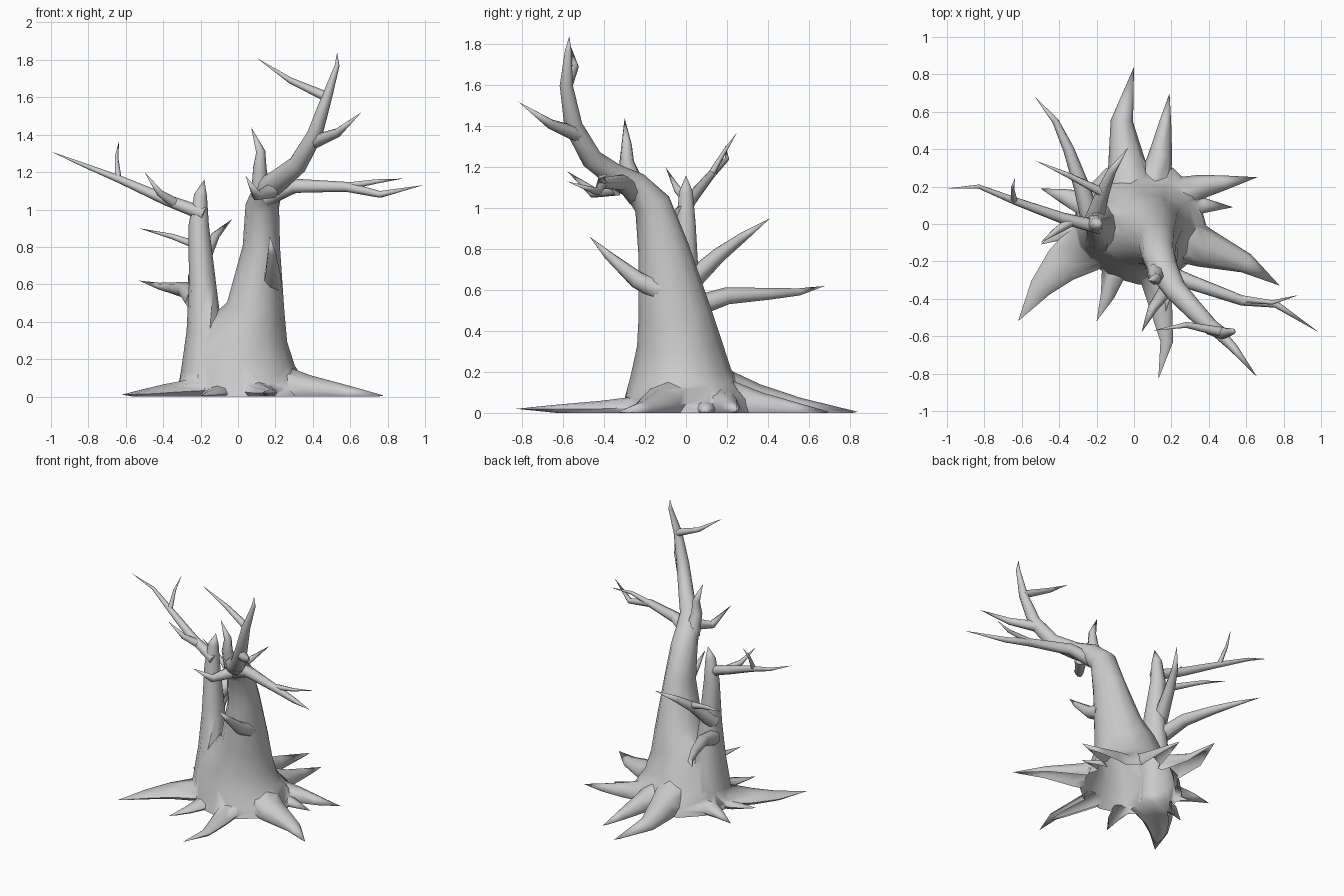
import bpy
import bmesh
import math
from mathutils import Vector

default_cube = bpy.data.objects.get("Cube")
if default_cube:
    bpy.data.objects.remove(default_cube)

# Single bark colour
bark = bpy.data.materials.new("grey_bark")
bark.use_nodes = True
bark_colour = (.6, .6, .6, 1)
bark.diffuse_color = bark_colour
bark.node_tree.nodes["Principled BSDF"].inputs["Base Color"].default_value = bark_colour


def select_only(part):
    bpy.ops.object.select_all(action="DESELECT")
    part.select_set(True)
    bpy.context.view_layer.objects.active = part


def sweep(name, centres, radii, side_axis, sides):
    """Loft elliptical rings along a path; side_axis guides the first radius."""
    mesh_builder = bmesh.new()
    path = [Vector(point) for point in centres]
    rings = []
    for index, centre in enumerate(path):
        before = path[max(index - 1, 0)]
        after = path[min(index + 1, len(path) - 1)]
        tangent = (after - before).normalized()
        across = (side_axis - tangent * side_axis.dot(tangent)).normalized()
        upward = tangent.cross(across)
        wide, tall = radii[index]
        ring = []
        for side in range(sides):
            angle = math.tau * side / sides
            offset = across * (wide * math.cos(angle)) + upward * (tall * math.sin(angle))
            ring.append(mesh_builder.verts.new(centre + offset))
        rings.append(ring)
    for lower, upper in zip(rings, rings[1:]):
        for side in range(sides):
            following = (side + 1) % sides
            mesh_builder.faces.new((lower[side], lower[following], upper[following], upper[side]))
    mesh_builder.faces.new(list(reversed(rings[0])))
    mesh_builder.faces.new(rings[-1])
    bmesh.ops.remove_doubles(mesh_builder, verts=mesh_builder.verts, dist=.0005)
    bmesh.ops.recalc_face_normals(mesh_builder, faces=mesh_builder.faces)

    mesh = bpy.data.meshes.new(name)
    mesh_builder.to_mesh(mesh)
    mesh_builder.free()
    mesh.materials.append(bark)
    part = bpy.data.objects.new(name, mesh)
    bpy.context.collection.objects.link(part)
    select_only(part)
    bpy.ops.object.shade_smooth_by_angle(angle=math.radians(60))
    return part


def taper(centres, power):
    """Fraction of the base radius left at each point of a path."""
    path = [Vector(point) for point in centres]
    travelled = [0]
    for start, end in zip(path, path[1:]):
        travelled.append(travelled[-1] + (end - start).length)
    return [(1 - distance / travelled[-1]) ** power for distance in travelled]


def trunk(name, sections, sides):
    """Each section is a centre followed by its half width and half depth."""
    centres = [section[:3] for section in sections]
    radii = [section[3:] for section in sections]
    return sweep(name, centres, radii, Vector((1, 0, 0)), sides)


def branch(name, radius, *centres):
    """Round pointed limb."""
    direction = Vector(centres[-1]) - Vector(centres[0])
    smallest = min(range(3), key=lambda axis: abs(direction[axis]))
    side_axis = Vector([float(axis == smallest) for axis in range(3)])
    radii = [(radius * left, radius * left) for left in taper(centres, .75)]
    return sweep(name, centres, radii, side_axis, 7)


def root(name, width, height, *centres):
    """Pointed flattened root, widest at the trunk."""
    direction = Vector(centres[-1]) - Vector(centres[0])
    side_axis = direction.cross(Vector((0, 0, 1))).normalized()
    radii = [(width * left, height * left) for left in taper(centres, .9)]
    return sweep(name, centres, radii, side_axis, 8)


def merge_into(body, parts):
    """Weld parts into the body, then cut it open along the ground."""
    select_only(body)
    for part in parts:
        weld = body.modifiers.new("weld", "BOOLEAN")
        weld.operation = "UNION"
        weld.solver = "EXACT"
        weld.object = part
        bpy.ops.object.modifier_apply(modifier=weld.name)
        bpy.data.objects.remove(part)
    cutter = bmesh.new()
    cutter.from_mesh(body.data)
    bmesh.ops.bisect_plane(cutter, geom=cutter.verts[:] + cutter.edges[:] + cutter.faces[:],
                           plane_co=(0, 0, 0), plane_no=(0, 0, 1), clear_inner=True)
    cutter.to_mesh(body.data)
    cutter.free()
    bpy.ops.object.shade_smooth_by_angle(angle=math.radians(80))


# Main trunk, bending forward into the tallest limb
body = trunk("trunk_with_roots", [
    (.03, .0, -.06, .37, .36),
    (.03, .0, .02, .345, .335),
    (.02, -.02, .1, .315, .285),
    (.02, -.025, .2, .285, .245),
    (.05, -.035, .35, .22, .205),
    (.095, -.055, .48, .155, .18),
    (.125, -.11, .8, .1, .125),
    (.13, -.165, 1.02, .09, .09),
    (.16, -.25, 1.11, .08, .07),
    (.22, -.35, 1.16, .062, .058),
    (.32, -.46, 1.24, .052, .052),
    (.41, -.55, 1.4, .042, .045),
    (.475, -.585, 1.6, .028, .032),
    (.53, -.575, 1.77, .013, .016),
    (.53, -.57, 1.84, .0, .0),
], 12)

# Slim second trunk
second_trunk = trunk("second_trunk", [
    (-.2, -.02, -.06, .14, .2),
    (-.19, -.02, .13, .115, .165),
    (-.18, -.02, .35, .095, .13),
    (-.19, -.015, .6, .073, .085),
    (-.21, .0, .92, .054, .05),
    (-.2, .0, 1.08, .034, .035),
    (-.18, .0, 1.16, .0, .0),
], 10)

# Limbs of the main trunk
branch("upright_spike", .055,
       (.12, -.24, 1.08), (.115, -.29, 1.22), (.12, -.29, 1.31), (.07, -.3, 1.44))
branch("crown_twig", .028,
       (.48, -.58, 1.6), (.28, -.54, 1.69), (.1, -.57, 1.81))
branch("forward_twig", .038,
       (.4, -.53, 1.36), (.53, -.66, 1.41), (.66, -.82, 1.52))
branch("long_left_branch", .047,
       (.15, -.25, 1.06), (.3, -.31, 1.125), (.58, -.41, 1.12), (.76, -.43, 1.08), (.99, -.58, 1.13))
branch("left_branch_fork", .022,
       (.56, -.4, 1.12), (.74, -.42, 1.15), (.88, -.38, 1.165))
branch("front_stub", .042,
       (.18, -.34, 1.1), (.1, -.45, 1.075), (.04, -.58, 1.18))
branch("lower_front_branch", .055,
       (.18, -.13, .6), (.185, -.24, .65), (.18, -.38, .77), (.17, -.47, .86))

# Limbs of the second trunk
branch("long_right_branch", .038,
       (-.18, -.02, .975), (-.38, .03, 1.05), (-.63, .12, 1.16), (-.83, .2, 1.24), (-1, .19, 1.31))
branch("upright_twig", .018,
       (-.64, .12, 1.16), (-.65, .19, 1.28), (-.635, .25, 1.37))
branch("small_fork_twig", .03,
       (-.33, .02, 1.03), (-.42, -.04, 1.09), (-.5, -.1, 1.2))
branch("rear_upper_branch", .055,
       (-.22, .0, .62), (-.17, .16, .77), (-.12, .28, .86), (-.03, .41, .95))
branch("rear_side_twig", .025,
       (-.17, .17, .79), (-.35, .26, .855), (-.53, .34, .9))
branch("rear_lower_branch", .055,
       (-.23, .02, .51), (-.28, .2, .57), (-.35, .4, .58), (-.42, .55, .59), (-.53, .68, .62))

# Spreading roots, welded to the trunks
merge_into(body, [
    second_trunk,
    root("back_root", .14, .14,
         (-.01, .1, .11), (-.04, .34, .045), (-.065, .55, .015), (.0, .84, .005)),
    root("back_left_root", .11, .12,
         (.08, .1, .08), (.14, .36, .03), (.165, .53, .015), (.19, .7, .005)),
    root("left_rear_root", .11, .1,
         (.12, .13, .05), (.36, .2, .03), (.48, .22, .02), (.66, .25, .015)),
    root("left_small_root", .09, .07,
         (.16, .07, .03), (.37, .1, .02), (.53, .09, .005)),
    root("left_front_root", .16, .12,
         (.14, -.02, .08), (.38, -.13, .035), (.6, -.21, .015), (.78, -.33, .005)),
    root("front_root", .1, .06,
         (.09, -.16, .03), (.14, -.42, .02), (.175, -.63, .02), (.13, -.83, .02)),
    root("front_right_root", .09, .06,
         (-.08, -.15, .02), (-.14, -.38, .01), (-.2, -.52, .005)),
    root("right_front_root", .17, .07,
         (-.15, -.05, .04), (-.39, -.22, .025), (-.5, -.34, .015), (-.62, -.52, .01)),
    root("right_rear_root", .1, .07,
         (-.15, .07, .04), (-.38, .15, .03), (-.5, .19, .01)),
    root("right_small_root", .08, .05,
         (-.18, -.02, .03), (-.36, -.04, .02), (-.5, -.11, .01)),
])
